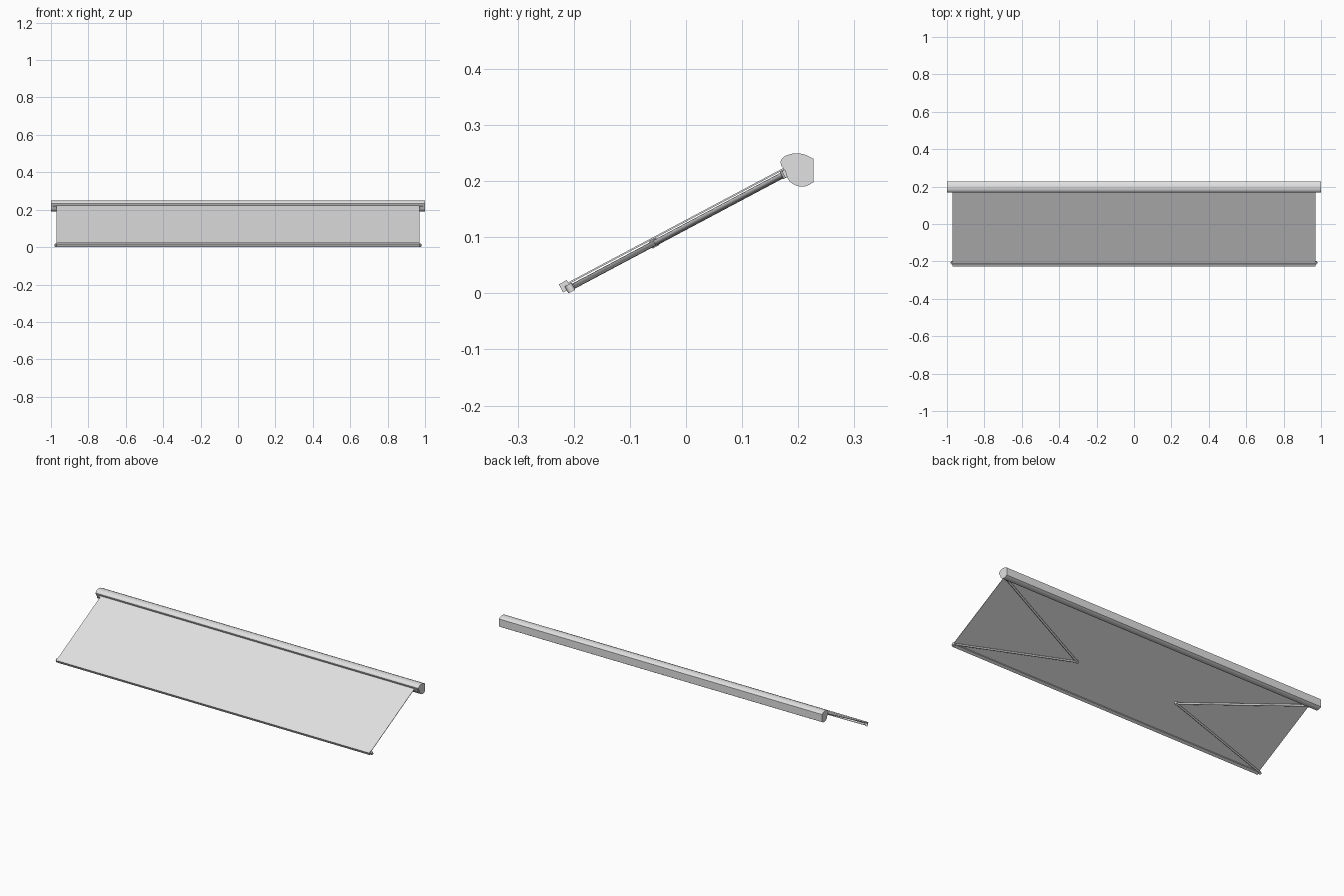
import bpy, bmesh, math
from mathutils import Vector, Matrix

if "Cube" in bpy.data.objects:
    bpy.data.objects.remove(bpy.data.objects["Cube"])

mat = bpy.data.materials.new("light grey")
mat.diffuse_color = (0.75, 0.75, 0.75, 1)
mat.use_nodes = True
mat.node_tree.nodes["Principled BSDF"].inputs["Base Color"].default_value = mat.diffuse_color

# Sloped frame: s runs up the fabric, h is the height above it
ORIGIN = Vector((0, -0.209, 0.02))
ALONG = Vector((0, 0.883, 0.469)).normalized()
NORMAL = Vector((0, -ALONG.z, ALONG.y))


def pt(x, s, h):
    return ORIGIN + Vector((x, 0, 0)) + ALONG * s + NORMAL * h


def finish(name, bm, smooth=True):
    bmesh.ops.recalc_face_normals(bm, faces=bm.faces)
    me = bpy.data.meshes.new(name)
    bm.to_mesh(me)
    bm.free()
    me.materials.append(mat)
    ob = bpy.data.objects.new(name, me)
    bpy.context.collection.objects.link(ob)
    if smooth:
        bpy.ops.object.select_all(action='DESELECT')
        bpy.context.view_layer.objects.active = ob
        ob.select_set(True)
        bpy.ops.object.shade_smooth_by_angle(angle=math.radians(35))
    return ob


def extrude_x(name, left, right, smooth=True):
    """Prism between two matching loops of points."""
    bm = bmesh.new()
    a = [bm.verts.new(p) for p in left]
    b = [bm.verts.new(p) for p in right]
    bm.faces.new(a)
    bm.faces.new(b)
    for i in range(len(a)):
        j = (i + 1) % len(a)
        bm.faces.new((a[i], a[j], b[j], b[i]))
    return finish(name, bm, smooth)


def slope_box(name, x0, x1, s0, s1, h0, h1):
    loop = [(s0, h0), (s1, h0), (s1, h1), (s0, h1)]
    return extrude_x(name, [pt(x0, *q) for q in loop], [pt(x1, *q) for q in loop], False)


def rod(name, a, b, r, sides=12):
    bm = bmesh.new()
    d = b - a
    m = Matrix.Translation((a + b) / 2) @ d.to_track_quat('Z', 'Y').to_matrix().to_4x4()
    bmesh.ops.create_cone(bm, cap_ends=True, segments=sides, radius1=r, radius2=r,
                          depth=d.length, matrix=m)
    return finish(name, bm)


# Cassette housing with rounded front and flat wall side
profile = [(.168, .234), (.171, .240), (.177, .245), (.187, .2485), (.198, .2495),
           (.207, .2485), (.216, .2455), (.227, .240), (.227, .198), (.219, .193),
           (.212, .1905), (.205, .190), (.197, .1915), (.190, .195), (.184, .200),
           (.180, .207), (.177, .218), (.170, .227)]
extrude_x("cassette", [(-1, y, z) for y, z in profile], [(1, y, z) for y, z in profile])

# Fabric sheet and front bar
slope_box("fabric", -0.971, 0.971, -0.004, 0.445, -0.003, 0)
slope_box("front_bar", -0.971, 0.971, -0.0175, -0.0015, -0.0117, 0.0047)

# Folding arms, mirrored left and right
for side, k in (("left", -1), ("right", 1)):
    H = -0.0105
    shoulder = pt(k * 0.962, 0.432, H)
    elbow = pt(k * 0.315, 0.167, H)
    wrist = pt(k * 0.966, 0.001, H)
    rod(side + "_upper_arm", shoulder, elbow, 0.0055)
    rod(side + "_forearm", elbow, wrist, 0.005)
    for name, x, s, r in (("shoulder_joint", 0.962, 0.432, 0.008),
                          ("elbow_joint", 0.315, 0.167, 0.007),
                          ("wrist_joint", 0.973, -0.003, 0.007)):
        rod(side + "_" + name, pt(k * x, s, -0.0175), pt(k * x, s, -0.0035), r)
    slope_box(side + "_shoulder_bracket", k * 0.94, k * 0.99, 0.428, 0.45, -0.017, -0.004)
